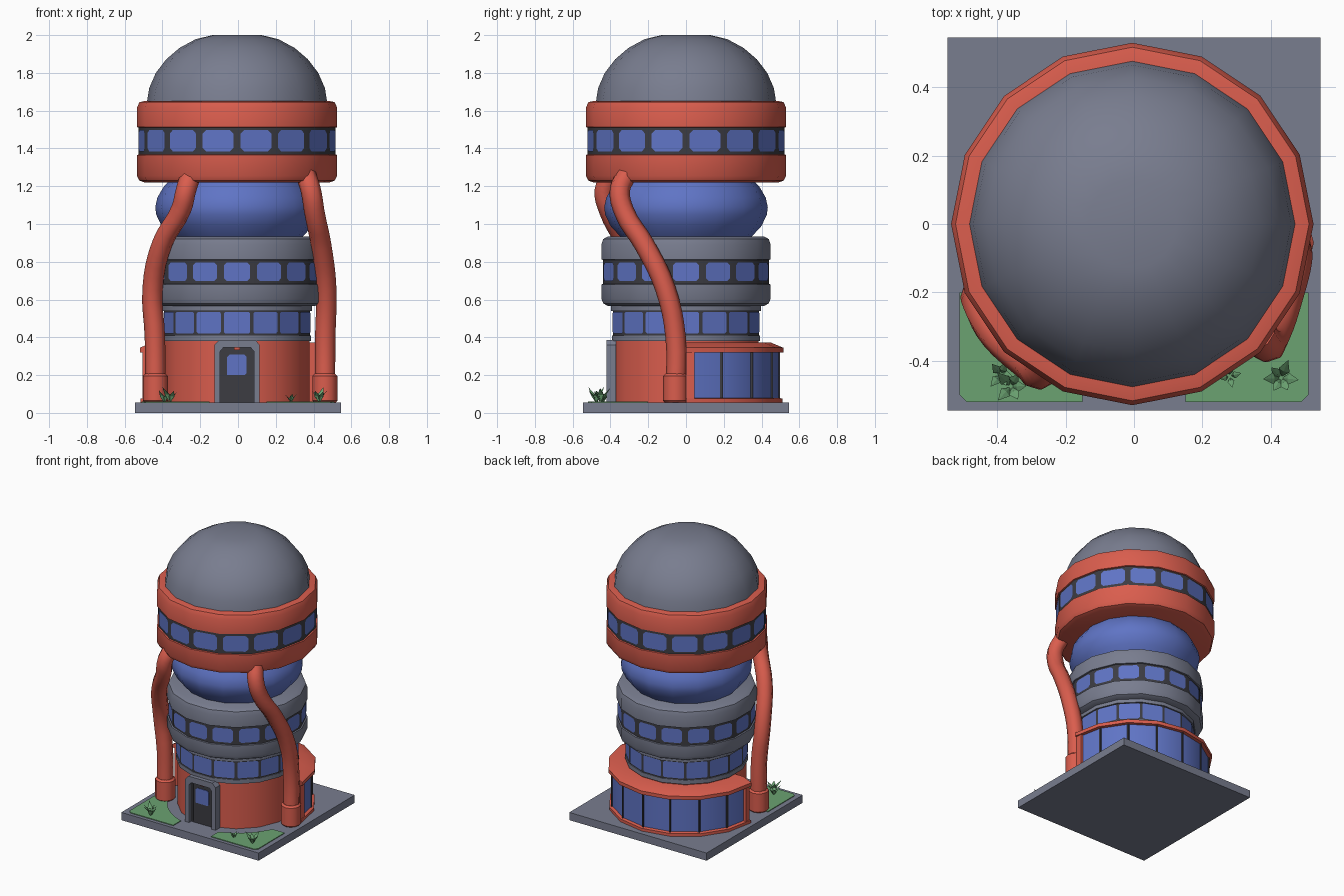
import bpy, bmesh, math, random
from mathutils import Vector

cube = bpy.data.objects.get("Cube")
if cube:
    bpy.data.objects.remove(cube)

CX = -0.005          # tower axis
SIDES = 16
STEP = 2 * math.pi / SIDES
random.seed(4)


def material(name, rgb):
    m = bpy.data.materials.new(name)
    m.use_nodes = True
    m.diffuse_color = (*rgb, 1)
    m.node_tree.nodes["Principled BSDF"].inputs["Base Color"].default_value = (*rgb, 1)
    return m


GREY = material("slate grey", (0.19, 0.205, 0.275))
RED = material("coral red", (0.70, 0.11, 0.075))
BLUE = material("glass blue", (0.115, 0.175, 0.56))
DARK = material("charcoal", (0.045, 0.045, 0.055))
GREEN = material("grass green", (0.145, 0.36, 0.165))


def finish(name, bm, mats, smooth=True):
    mesh = bpy.data.meshes.new(name)
    bm.to_mesh(mesh)
    bm.free()
    for m in mats:
        mesh.materials.append(m)
    ob = bpy.data.objects.new(name, mesh)
    bpy.context.collection.objects.link(ob)
    if smooth:
        bpy.ops.object.select_all(action='DESELECT')
        ob.select_set(True)
        bpy.context.view_layer.objects.active = ob
        bpy.ops.object.shade_smooth_by_angle(angle=math.radians(32))
    return ob


def lathe(name, profile, mats, bands=None, start=0.0, steps=SIDES):
    """Spin an (r, z) profile; bands gives a material slot per profile segment."""
    bm = bmesh.new()
    full = steps == SIDES
    rings = []
    for i in range(steps if full else steps + 1):
        a = start + i * STEP
        rings.append([bm.verts.new((CX + r * math.cos(a), r * math.sin(a), z)) for r, z in profile])
    for i in range(steps):
        p, q = rings[i], rings[(i + 1) % len(rings)]
        for k in range(len(profile) - 1):
            f = bm.faces.new((p[k], q[k], q[k + 1], p[k + 1]))
            f.material_index = bands[k] if bands else 0
    if not full:
        for end in (rings[0], rings[-1]):
            bm.faces.new(end)
    bmesh.ops.remove_doubles(bm, verts=bm.verts, dist=0.0005)
    bmesh.ops.recalc_face_normals(bm, faces=bm.faces)
    return finish(name, bm, mats)


def windows(name, radius, z0, z1, width, cut, start):
    """One corner-cut pane on every side of a storey."""
    bm = bmesh.new()
    flat = radius * math.cos(STEP / 2) + 0.004
    w, h, zc = width / 2, (z1 - z0) / 2, (z0 + z1) / 2
    outline = [(w - cut, -h), (w, cut - h), (w, h - cut), (w - cut, h),
               (cut - w, h), (-w, h - cut), (-w, cut - h), (cut - w, -h)]
    for i in range(SIDES):
        a = start + (i + 0.5) * STEP
        out = Vector((math.cos(a), math.sin(a), 0))
        side = Vector((-math.sin(a), math.cos(a), 0))
        bm.faces.new([bm.verts.new(Vector((CX, 0, zc + v)) + out * flat + side * u) for u, v in outline])
    finish(name, bm, [BLUE], False)


def slab(name, outline, z0, z1, mat, upright=False):
    """Extrude an outline upward, or along y when upright."""
    bm = bmesh.new()
    place = (lambda u, v, d: (u, d, v)) if upright else (lambda u, v, d: (u, v, d))
    f = bm.faces.new([bm.verts.new(place(u, v, z0)) for u, v in outline])
    new = bmesh.ops.extrude_face_region(bm, geom=[f])["geom"]
    shift = place(0, 0, z1 - z0)
    bmesh.ops.translate(bm, vec=shift, verts=[g for g in new if isinstance(g, bmesh.types.BMVert)])
    bmesh.ops.recalc_face_normals(bm, faces=bm.faces)
    return finish(name, bm, [mat], False)


def rect(x0, x1, y0, y1):
    return [(x0, y0), (x1, y0), (x1, y1), (x0, y1)]


# Base and lawns, with the lawns curving round the tower
B = 0.545
slab("base", rect(-B, B, -B, B), 0, 0.055, GREY)
for side, label in ((-1, "right"), (1, "left")):
    arc = [(side * 0.46 * math.cos(a), -0.46 * math.sin(a))
           for a in [math.radians(26 + 5 * i) for i in range(10)]]
    outline = [(side * 0.51, -0.2)] + arc + [(side * 0.15, -0.52), (side * 0.49, -0.52), (side * 0.51, -0.5)]
    slab(label + "_lawn", outline, 0.053, 0.06, GREEN)

# Ground floor and the glazed lower storey
HALF = STEP / 2
lathe("ground_floor", [(0, 0.05), (0.39, 0.05), (0.39, 0.385), (0, 0.385)], [RED], start=HALF)
lathe("lower_storey", [(0, 0.38), (0.4, 0.38), (0.4, 0.41), (0.395, 0.41), (0.395, 0.54),
                       (0.405, 0.54), (0.405, 0.57), (0, 0.57)],
      [GREY, DARK], [0, 0, 0, 1, 0, 0, 0], HALF)
windows("lower_windows", 0.395, 0.42, 0.535, 0.138, 0.008, HALF)

# Middle storey
lathe("middle_storey", [(0, 0.565), (0.42, 0.565), (0.447, 0.58), (0.457, 0.605), (0.457, 0.68),
                        (0.448, 0.682), (0.448, 0.81), (0.457, 0.812), (0.457, 0.89),
                        (0.447, 0.92), (0.42, 0.935), (0, 0.935)],
      [GREY, DARK], [0] * 5 + [1] + [0] * 5, HALF)
windows("middle_windows", 0.448, 0.697, 0.797, 0.138, 0.016, HALF)

# Blue bulb
lathe("bulb", [(0, 0.93), (0.345, 0.93), (0.4, 0.99), (0.428, 1.05), (0.433, 1.09),
               (0.422, 1.14), (0.39, 1.195), (0.35, 1.24), (0, 1.24)], [BLUE])

# Top storey and dome
lathe("top_storey", [(0, 1.22), (0.49, 1.22), (0.517, 1.23), (0.53, 1.255), (0.53, 1.365),
                     (0.522, 1.368), (0.522, 1.51), (0.53, 1.513), (0.53, 1.615),
                     (0.517, 1.645), (0.485, 1.652), (0, 1.652)],
      [RED, DARK], [0] * 5 + [1] + [0] * 5)
windows("top_windows", 0.522, 1.385, 1.497, 0.166, 0.018, 0)
lathe("dome", [(0, 1.64), (0.478, 1.64), (0.465, 1.72), (0.43, 1.8), (0.375, 1.872), (0.305, 1.932),
               (0.22, 1.978), (0.13, 2.0), (0, 2.0)], [GREY])

# Rear glazed annexe
lathe("annexe", [(0.3, 0.055), (0.51, 0.055), (0.51, 0.075), (0.49, 0.08), (0.49, 0.32), (0.515, 0.32),
                 (0.515, 0.345), (0.45, 0.372), (0.3, 0.374)],
      [RED, BLUE], [0, 0, 0, 1, 0, 0, 0, 0], 0, SIDES // 2)
for i in range(SIDES // 2 + 1):
    a = i * STEP
    end = i in (0, SIDES // 2)
    r, w = (0.49, 0.022) if end else (0.49, 0.008)
    x, y = CX + r * math.cos(a), r * math.sin(a) + (w if end else 0)
    slab("annexe_post", rect(x - w / 2, x + w / 2, y - w, y + w), 0.06, 0.33, RED if end else DARK)

# Entrance
frame = [(-0.125, 0.055), (-0.125, 0.36), (-0.1, 0.387), (0.09, 0.387), (0.115, 0.36), (0.115, 0.055),
         (0.085, 0.055), (0.085, 0.325), (0.068, 0.345), (-0.078, 0.345), (-0.095, 0.325), (-0.095, 0.055)]
slab("door_frame", frame, -0.42, -0.37, GREY, True)
slab("door", rect(-0.1, 0.09, 0.055, 0.35), -0.395, -0.37, DARK, True)
for x0, x1 in ((-0.088, -0.076), (0.066, 0.078)):
    slab("door_trim", rect(x0, x1, 0.065, 0.33), -0.402, -0.394, DARK, True)
slab("door_window", [(-0.058, 0.2), (0.036, 0.2), (0.046, 0.21), (0.046, 0.295), (0.034, 0.308),
                     (-0.044, 0.308), (-0.058, 0.295)], -0.399, -0.394, BLUE, True)
slab("door_lamp", rect(-0.02, 0.01, 0.333, 0.345), -0.405, -0.394, RED, True)


# Support pipes with collars
def pipe(name, points):
    cu = bpy.data.curves.new(name, 'CURVE')
    cu.dimensions = '3D'
    cu.bevel_depth, cu.bevel_resolution = 0.054, 2
    cu.resolution_u = 4
    cu.use_fill_caps = True
    sp = cu.splines.new('BEZIER')
    sp.bezier_points.add(len(points) - 1)
    for bp, p in zip(sp.bezier_points, points):
        bp.co = p
        bp.handle_left_type = bp.handle_right_type = 'AUTO'
    cu.materials.append(RED)
    bpy.context.collection.objects.link(bpy.data.objects.new(name, cu))
    x, y, _ = points[0]
    bpy.ops.mesh.primitive_cylinder_add(vertices=12, radius=0.066, depth=0.155, location=(x, y, 0.13))
    collar = bpy.context.object
    collar.name = name + "_collar"
    collar.data.materials.append(RED)
    bev = collar.modifiers.new("soft rim", 'BEVEL')
    bev.width, bev.segments, bev.limit_method = 0.012, 1, 'ANGLE'
    bev.angle_limit = math.radians(50)
    bpy.ops.object.shade_smooth_by_angle(angle=math.radians(32))


pipe("right_pipe", [(-0.437, -0.2, 0.1), (-0.44, -0.2, 0.4), (-0.452, -0.225, 0.66), (-0.4, -0.32, 0.9),
                    (-0.3, -0.41, 1.08), (-0.275, -0.43, 1.18), (-0.25, -0.39, 1.26)])
pipe("left_pipe", [(0.46, -0.055, 0.1), (0.462, -0.055, 0.4), (0.467, -0.11, 0.66), (0.44, -0.22, 0.89),
                   (0.405, -0.325, 1.06), (0.385, -0.35, 1.18), (0.36, -0.315, 1.26)])


# Leafy tufts
def tuft(name, x, y, height, count):
    bm = bmesh.new()
    for i in range(count):
        a = 2 * math.pi * i / count + random.uniform(-0.3, 0.3)
        out = Vector((math.cos(a), math.sin(a), 0))
        side = Vector((-out.y, out.x, 0)) * height * 0.2
        h = height * random.uniform(0.65, 1)
        root = Vector((x, y, 0.055)) + out * 0.004
        mid = root + out * h * 0.25 + Vector((0, 0, h * 0.55))
        tip = root + out * h * 0.65 + Vector((0, 0, h))
        v = [bm.verts.new(p) for p in (root, mid + side, tip, mid - side, mid - out * 0.004)]
        for tri in ((0, 1, 4), (1, 2, 4), (2, 3, 4), (3, 0, 4)):
            bm.faces.new([v[k] for k in tri])
    finish(name, bm, [GREEN], False)


tuft("front_right_tuft", -0.39, -0.44, 0.07, 5)
tuft("corner_right_tuft", -0.36, -0.475, 0.085, 5)
tuft("corner_left_tuft", 0.43, -0.45, 0.085, 6)
tuft("small_left_tuft", 0.28, -0.445, 0.05, 4)
